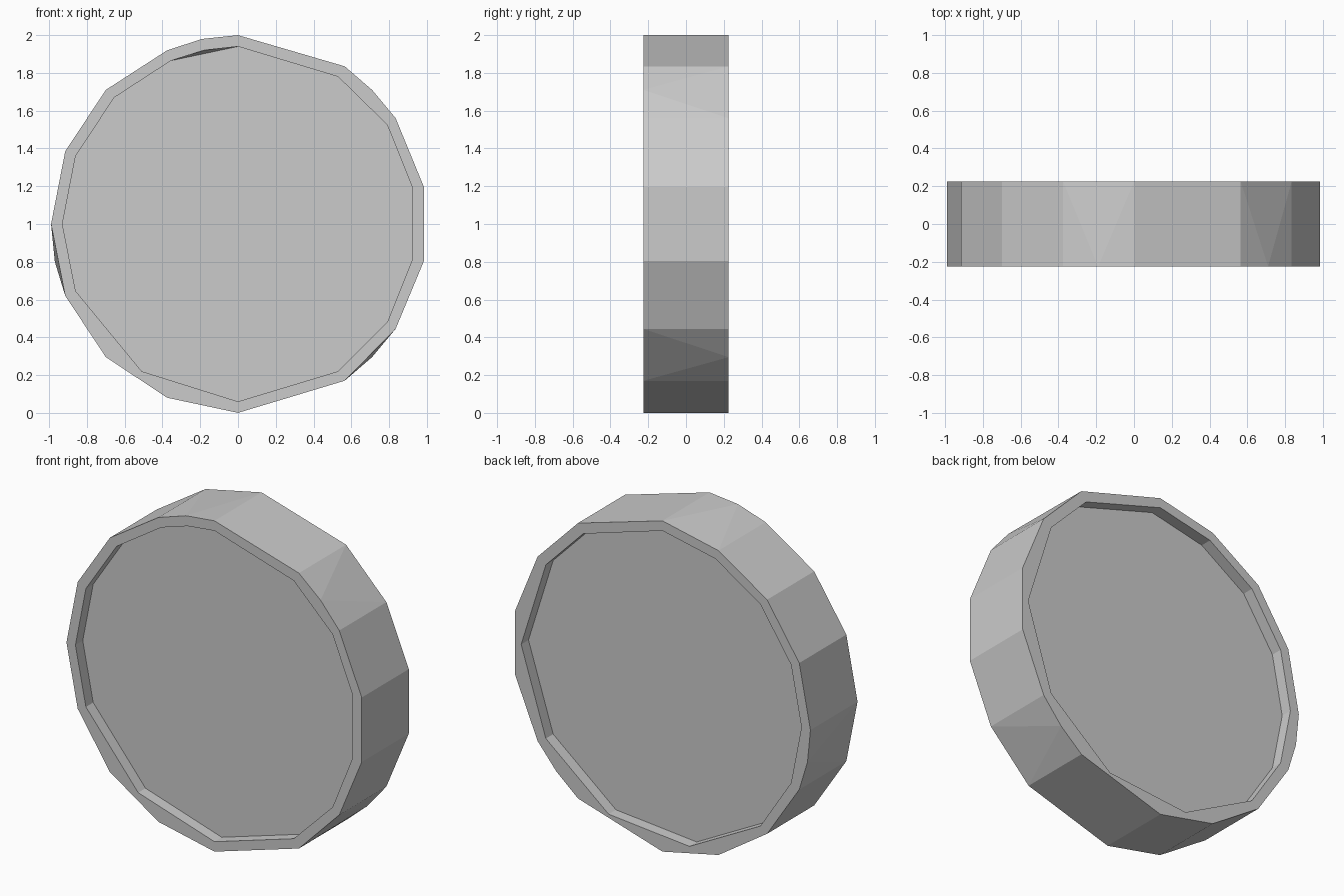
import bpy, bmesh
from mathutils.geometry import tessellate_polygon
from mathutils import Vector

if "Cube" in bpy.data.objects:
    bpy.data.objects.remove(bpy.data.objects["Cube"])

HALF, DEPTH = 0.225, 0.07

# outer outline (x, z), clockwise from the top
right_top = [(0, 2), (.565, 1.835)]
right_mid = [(.835, 1.56), (.985, 1.195), (.985, .805), (.835, .445)]
bottom = [(.565, .17), (0, 0), (-.375, .08), (-.7, .295), (-.915, .62)]
left = [(-.99, 1), (-.915, 1.385), (-.7, 1.71), (-.375, 1.92)]
outer_front = right_top + [(.71, 1.71)] + right_mid + bottom + left + [(-.19, 1.98)]
outer_back = right_top + right_mid + [(.71, .295)] + bottom + [(-.97, .8)] + left

# recess outlines on each face
inner_front = [(0, 1.94), (.53, 1.78), (.79, 1.525), (.925, 1.19), (.925, .815),
               (.79, .48), (.53, .22), (0, .06), (-.51, .22), (-.86, .645),
               (-.93, 1), (-.86, 1.36), (-.655, 1.67), (-.355, 1.865), (-.18, 1.92)]
inner_back = [(0, 1.94), (.53, 1.78), (.78, 1.525), (.945, 1), (.78, .475),
              (.36, .13), (-.18, .08), (-.655, .33), (-.86, .645), (-.93, 1),
              (-.86, 1.36), (-.655, 1.67), (-.355, 1.865)]

bm = bmesh.new()


def ring(points, y):
    return [bm.verts.new((x, y, z)) for x, z in points]


def bridge(a, b):
    """Join two closed rings, always advancing across the shorter diagonal."""
    i = j = 0
    while i < len(a) or j < len(b):
        a0, a1 = a[i % len(a)], a[(i + 1) % len(a)]
        b0, b1 = b[j % len(b)], b[(j + 1) % len(b)]
        step_a = j >= len(b) or (i < len(a) and
                                 (a1.co - b0.co).length <= (b1.co - a0.co).length)
        if step_a:
            bm.faces.new((a0, a1, b0))
            i += 1
        else:
            bm.faces.new((a0, b1, b0))
            j += 1


# rim tread
front, back = ring(outer_front, -HALF), ring(outer_back, HALF)
bridge(front, back)

# rim lips, recess walls and recessed discs
for outer, pts, side in ((front, inner_front, -1), (back, inner_back, 1)):
    lip = ring(pts, side * HALF)
    floor_pts = [p for p in pts if p != (-.18, 1.92)]
    floor = ring(floor_pts, side * (HALF - DEPTH))
    bridge(outer, lip)
    bridge(lip, floor)
    bm.faces.new(floor)

bmesh.ops.recalc_face_normals(bm, faces=bm.faces)
bmesh.ops.dissolve_limit(bm, angle_limit=0.01, verts=bm.verts, edges=bm.edges)
mesh = bpy.data.meshes.new("recessed_disc")
bm.to_mesh(mesh)
bm.free()
bpy.context.collection.objects.link(bpy.data.objects.new("recessed_disc", mesh))
